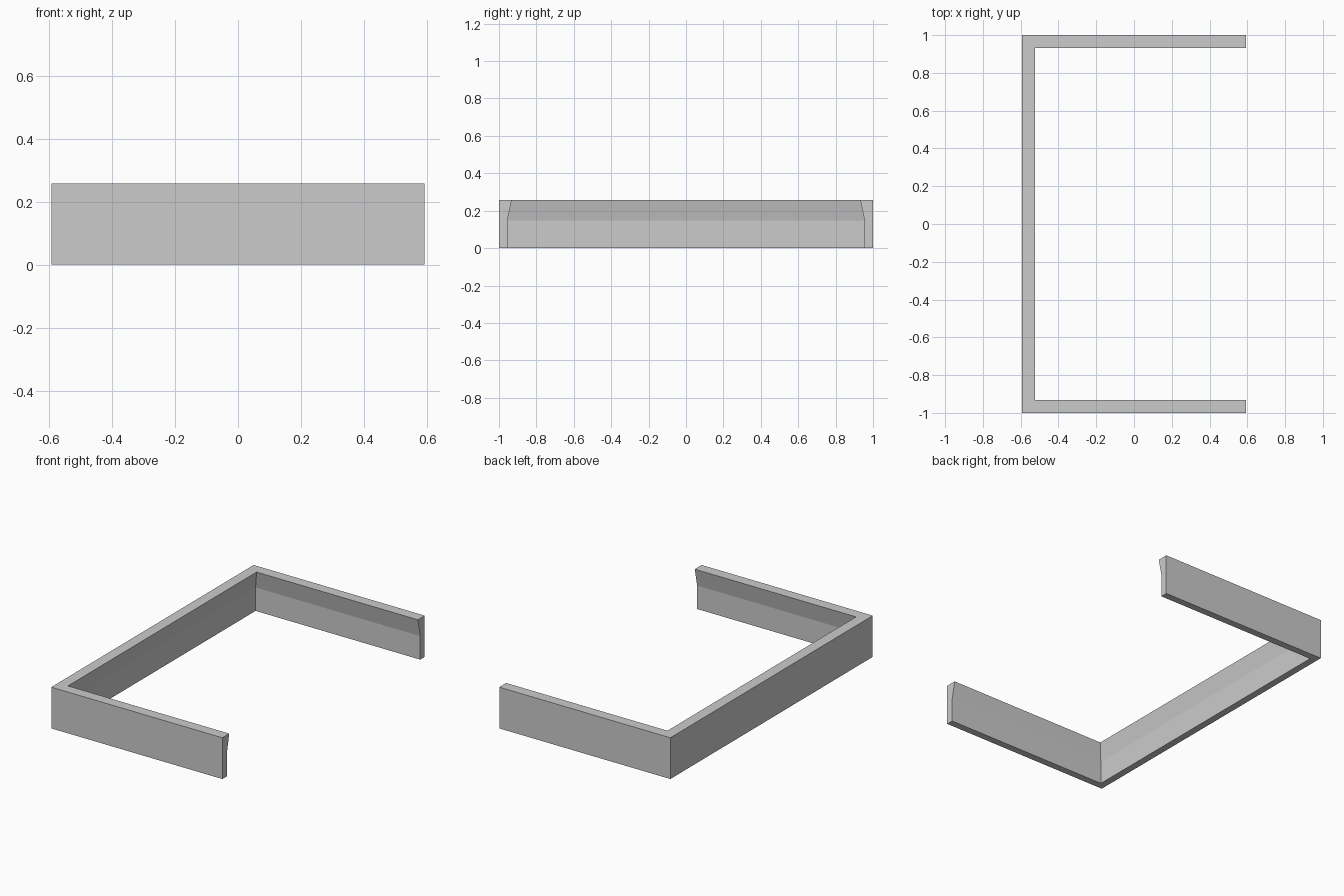
import bpy
import bmesh

cube = bpy.data.objects.get("Cube")
if cube:
    bpy.data.objects.remove(cube, do_unlink=True)

HALF_X, HALF_Y, HEIGHT = 0.592, 1.0, 0.258

# Plain grey surface
grey = bpy.data.materials.new("plain grey")
grey.use_nodes = True
colour = (0.6, 0.6, 0.6, 1)
grey.diffuse_color = colour
grey.node_tree.nodes["Principled BSDF"].inputs["Base Color"].default_value = colour

# Wall section: (inward offset, height), thickening towards the top
section = [(0, 0), (0.045, 0), (0.045, 0.147), (0.068, HEIGHT), (0, HEIGHT)]

# U-shaped path: outer corner and its inward (mitre) direction
path = [((HALF_X, -HALF_Y), (0, 1)), ((-HALF_X, -HALF_Y), (1, 1)),
        ((-HALF_X, HALF_Y), (1, -1)), ((HALF_X, HALF_Y), (0, -1))]

# Sweep the section along the path, with mitred corners and capped ends
bm = bmesh.new()
rings = [[bm.verts.new((x + dx * o, y + dy * o, z)) for o, z in section]
         for (x, y), (dx, dy) in path]
count = len(section)
for a, b in zip(rings, rings[1:]):
    for i in range(count):
        j = (i + 1) % count
        bm.faces.new((a[i], a[j], b[j], b[i]))
bm.faces.new(rings[0])
bm.faces.new(rings[-1])
bmesh.ops.recalc_face_normals(bm, faces=bm.faces)

mesh = bpy.data.meshes.new("parapet_wall")
bm.to_mesh(mesh)
bm.free()
mesh.materials.append(grey)
wall = bpy.data.objects.new("parapet_wall", mesh)
bpy.context.collection.objects.link(wall)
